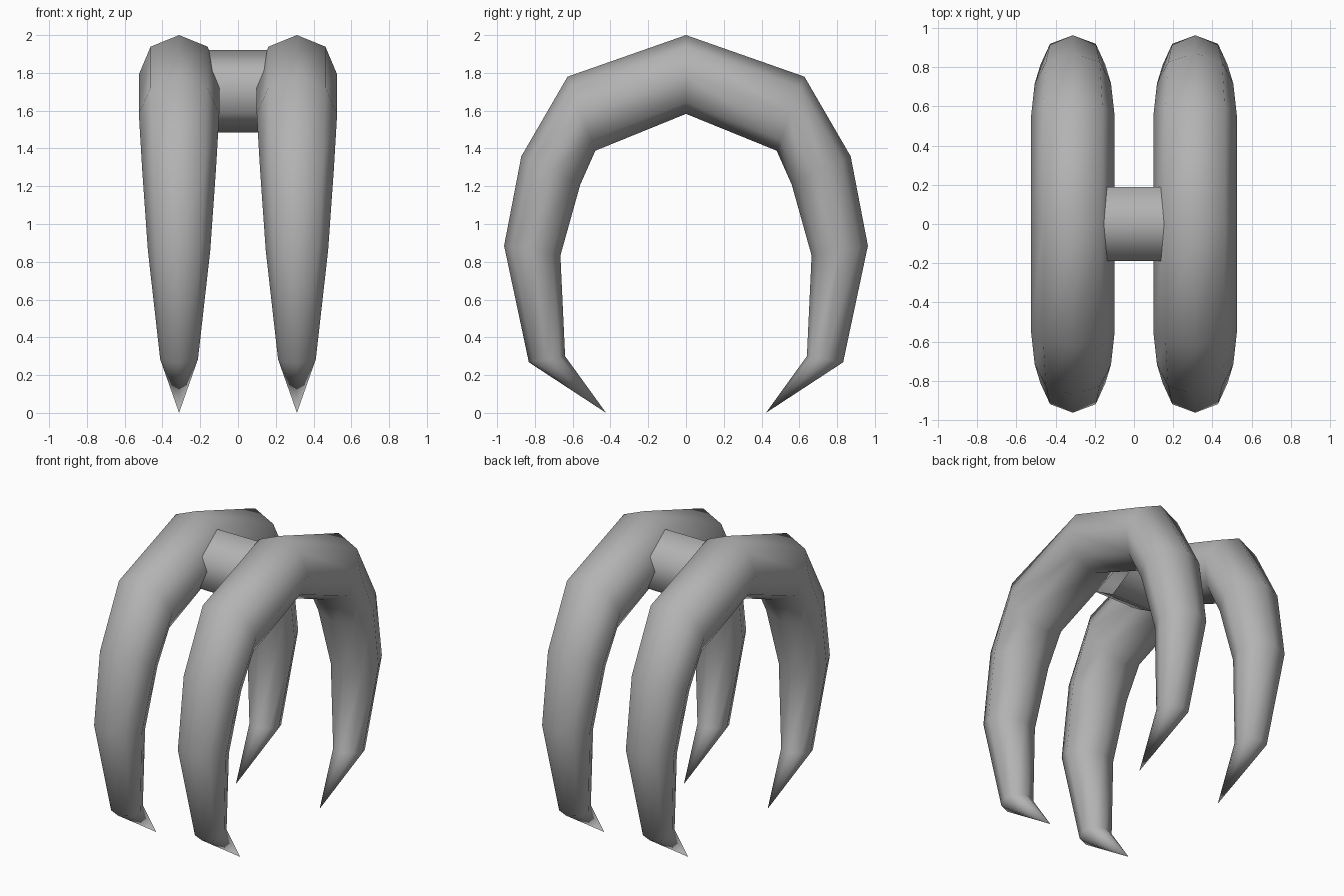
import bpy, bmesh
from math import cos, sin, pi

if "Cube" in bpy.data.objects:
    bpy.data.objects.remove(bpy.data.objects["Cube"])

# Half of the arch: outer (y, z), inner (y, z), half width in x
HALF = [
    ((0.00, 2.00), (0.00, 1.583), 0.213),
    ((0.627, 1.78), (0.48, 1.388), 0.213),
    ((0.872, 1.358), (0.56, 1.208), 0.195),
    ((0.963, 0.885), (0.665, 0.833), 0.165),
    ((0.832, 0.268), (0.64, 0.30), 0.10),
]
TIP = (0.423, 0.0)
SIDES = 8

# Darker grey surface
grey = bpy.data.materials.new("dark_grey")
grey.diffuse_color = (0.45, 0.45, 0.45, 1)
grey.use_nodes = True
grey.node_tree.nodes["Principled BSDF"].inputs["Base Color"].default_value = grey.diffuse_color


def finish(bm, name):
    bmesh.ops.recalc_face_normals(bm, faces=bm.faces)
    mesh = bpy.data.meshes.new(name)
    bm.to_mesh(mesh)
    bm.free()
    mesh.shade_smooth()
    mesh.materials.append(grey)
    obj = bpy.data.objects.new(name, mesh)
    bpy.context.collection.objects.link(obj)
    return obj


def skin(bm, a, b):
    n = len(a)
    for i in range(n):
        bm.faces.new((a[i], a[(i + 1) % n], b[(i + 1) % n], b[i]))


# Curved tapering claw arch, pointed at both ends
def claw_arch(name, x):
    bm = bmesh.new()
    path = [(-1, s) for s in reversed(HALF[1:])] + [(1, s) for s in HALF]
    rings = []
    for side, ((oy, oz), (iy, iz), w) in path:
        cy, cz = (oy + iy) / 2, (oz + iz) / 2
        dy, dz = (oy - iy) / 2, (oz - iz) / 2
        rings.append([bm.verts.new((x + w * sin(a), side * (cy + dy * cos(a)), cz + dz * cos(a)))
                      for a in (2 * pi * k / SIDES for k in range(SIDES))])
    for a, b in zip(rings, rings[1:]):
        skin(bm, a, b)
    for side, ring in ((-1, rings[0]), (1, rings[-1])):
        tip = bm.verts.new((x, side * TIP[0], TIP[1]))
        for i in range(SIDES):
            bm.faces.new((ring[i], ring[(i + 1) % SIDES], tip))
    return finish(bm, name)


claw_arch("left_claw_arch", -0.312)
claw_arch("right_claw_arch", 0.312)

# Six-sided bar joining the two arches near the top
bm = bmesh.new()
ends = [[bm.verts.new((x, 0.218 * sin(k * pi / 3), 1.703 + 0.218 * cos(k * pi / 3)))
         for k in range(6)] for x in (-0.17, 0.17)]
skin(bm, *ends)
finish(bm, "connecting_bar")
